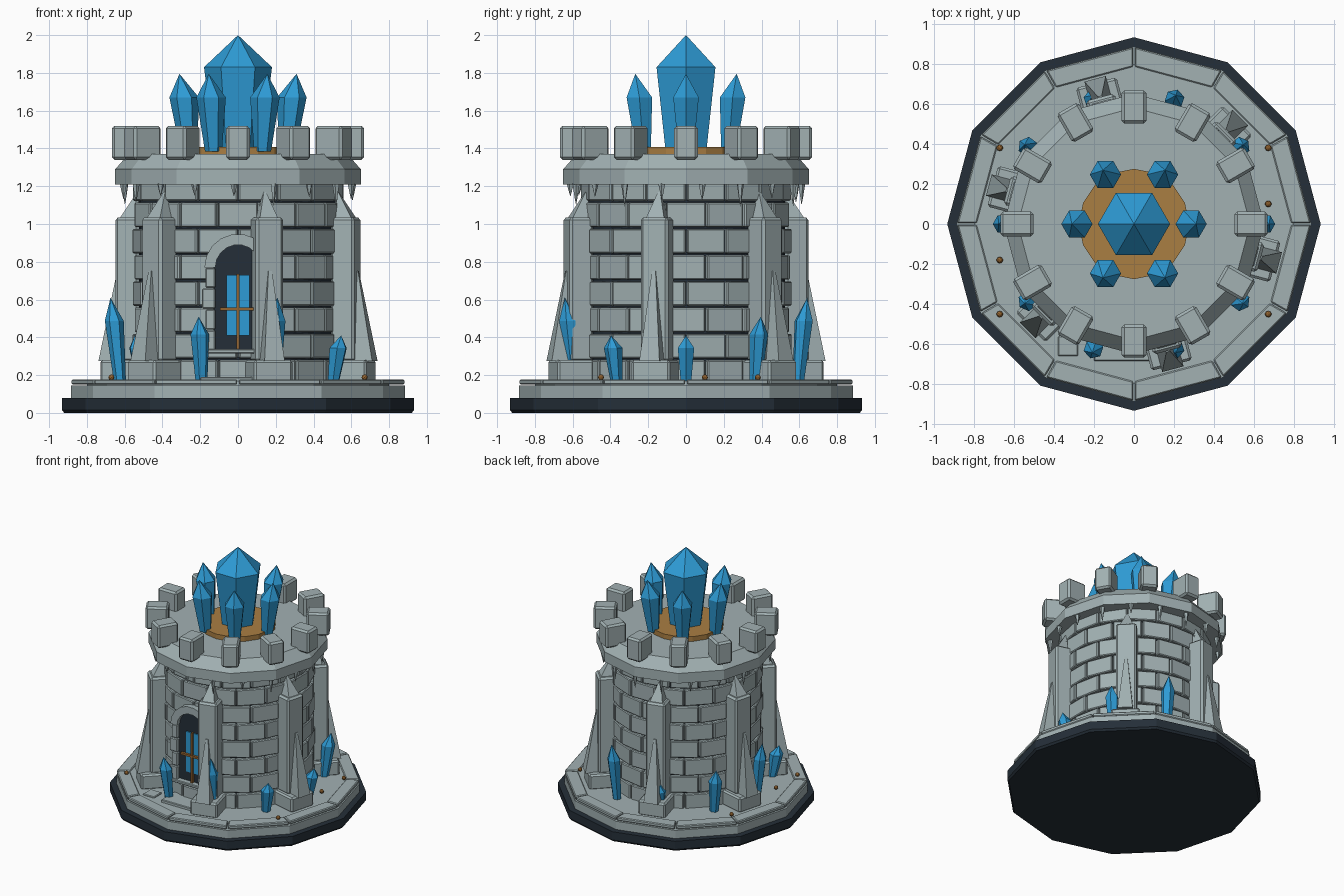
import bpy, bmesh, random
from math import sin, cos, pi, radians
from mathutils import Vector, Matrix

random.seed(4)
if "Cube" in bpy.data.objects:
    bpy.data.objects.remove(bpy.data.objects["Cube"])


def material(name, rgb):
    m = bpy.data.materials.new(name)
    m.use_nodes = True
    m.diffuse_color = (*rgb, 1)
    m.node_tree.nodes["Principled BSDF"].inputs["Base Color"].default_value = (*rgb, 1)
    return m


STONE = material("pale stone", (0.36, 0.44, 0.45))
DARK = material("dark slate", (0.018, 0.028, 0.04))
BLUE = material("blue crystal", (0.027, 0.33, 0.67))
GOLD = material("gold", (0.40, 0.21, 0.055))
BRONZE = material("bronze", (0.30, 0.13, 0.03))


def finish(name, bm, mat, bevel=0):
    bmesh.ops.remove_doubles(bm, verts=bm.verts, dist=0.0001)
    bmesh.ops.recalc_face_normals(bm, faces=bm.faces)
    mesh = bpy.data.meshes.new(name)
    bm.to_mesh(mesh)
    bm.free()
    mesh.materials.append(mat)
    ob = bpy.data.objects.new(name, mesh)
    bpy.context.collection.objects.link(ob)
    if bevel:
        mod = ob.modifiers.new("Bevel", "BEVEL")
        mod.width, mod.segments = bevel, 1
    return ob


def loft(bm, rings):
    """Skin a list of equal-length point rings and cap both ends."""
    rows = [[bm.verts.new(p) for p in ring] for ring in rings]
    n = len(rows[0])
    for a, b in zip(rows, rows[1:]):
        for i in range(n):
            j = (i + 1) % n
            bm.faces.new((a[i], a[j], b[j], b[i]))
    bm.faces.new(rows[0])
    bm.faces.new(rows[-1])


def stack(bm, sides, profile, at=0, angle=0):
    """Polygonal column from (radius, z, outward shift) steps."""
    rot = Matrix.Rotation(angle, 3, "Z")
    loft(bm, [[rot @ Vector((at + s + r * cos(2 * pi * i / sides),
                             r * sin(2 * pi * i / sides), z))
               for i in range(sides)] for r, z, s in profile])


def block(bm, angle, low, high):
    """Tapered block between two (radius, z, depth, width) ends."""
    rot = Matrix.Rotation(angle, 3, "Z")
    loft(bm, [[rot @ Vector((r + x * d / 2, y * w / 2, z))
               for x, y in ((-1, -1), (1, -1), (1, 1), (-1, 1))]
              for r, z, d, w in (low, high)])


def box(bm, x0, x1, y0, y1, z0, z1):
    loft(bm, [[(x0, y0, z), (x1, y0, z), (x1, y1, z), (x0, y1, z)] for z in (z0, z1)])


def lathe(name, sides, profile, mat, bevel=0):
    bm = bmesh.new()
    stack(bm, sides, [(r, z, 0) for r, z in profile], 0)
    return finish(name, bm, mat, bevel)


# Stepped base
lathe("base_slab", 12, [(0.92, 0), (0.932, 0.015), (0.932, 0.08)], DARK)
lathe("base_plinth", 12, [(0.885, 0.08), (0.885, 0.145)], STONE)
lathe("courtyard_floor", 12, [(0.80, 0.14), (0.80, 0.168)], STONE)

# Rim paving, one slab per side
bm = bmesh.new()
for k in range(12):
    a, b = 2 * pi * k / 12 + 0.005, 2 * pi * (k + 1) / 12 - 0.005
    loft(bm, [[(r * cos(t), r * sin(t), z) for r, t in
               ((0.785, a), (0.882, a), (0.882, b), (0.785, b))] for z in (0.15, 0.178)])
finish("rim_paving", bm, STONE, 0.006)

# Tower core and staggered brick courses
lathe("tower_core", 32, [(0.525, 0.16), (0.525, 1.25)], DARK)
bm = bmesh.new()
course = 0.139
for row in range(8):
    z = 0.145 + row * course
    for k in range(16):
        angle = 2 * pi * (k + 0.5 * (row % 2)) / 16
        depth = 0.06 + random.uniform(-0.006, 0.006)
        width = 0.207 + random.uniform(-0.006, 0.004)
        block(bm, angle, (0.518, z + 0.005, depth, width),
              (0.518, z + course - 0.005, depth, width))
finish("tower_bricks", bm, STONE, 0.006)

# Parapet collar with roof
lathe("parapet_collar", 12, [(0.55, 1.21), (0.65, 1.21), (0.65, 1.29), (0.58, 1.37)], STONE)
bm = bmesh.new()
for k in range(12):
    block(bm, 2 * pi * k / 12, (0.585, 1.34, 0.165, 0.125), (0.585, 1.52, 0.165, 0.125))
finish("merlons", bm, STONE, 0.014)

# Stone spikes hanging below the collar
bm = bmesh.new()
for k in range(18):
    length = random.uniform(0.06, 0.13)
    stack(bm, 5, [(0.02, 1.215, 0), (0.009, 1.215 - length * 0.6, 0), (0, 1.215 - length, 0)],
          0.612, 2 * pi * (k + 0.4) / 18)
finish("hanging_spikes", bm, STONE)

# Six buttresses: footing, pier, sloping brace and leaning cap
foot, pier, brace = bmesh.new(), bmesh.new(), bmesh.new()
for k in range(6):
    a = radians(45 + 60 * k)
    block(foot, a, (0.63, 0.16, 0.20, 0.21), (0.63, 0.28, 0.20, 0.21))
    block(pier, a, (0.59, 0.27, 0.13, 0.15), (0.59, 1.035, 0.13, 0.15))
    block(brace, a, (0.68, 0.275, 0.14, 0.11), (0.645, 0.75, 0.03, 0.02))
    block(brace, a, (0.59, 1.03, 0.09, 0.10), (0.545, 1.17, 0.012, 0.012))
finish("buttress_footings", foot, STONE, 0.012)
finish("buttress_piers", pier, STONE, 0.014)
finish("buttress_braces", brace, STONE)


# Arched doorway
def arch(r, z0, spring, y, n=12):
    curve = [(r * cos(pi * i / n), y, spring + r * sin(pi * i / n)) for i in range(n + 1)]
    return [(r, y, z0)] + curve + [(-r, y, z0)]


bm = bmesh.new()
loft(bm, [arch(0.13, 0.33, 0.77, y) for y in (-0.53, -0.566)])
finish("door_recess", bm, DARK)

bm = bmesh.new()
steps = 9
for i in range(steps):
    t0, t1 = pi * i / steps, pi * (i + 1) / steps
    loft(bm, [[(r * cos(t), y, 0.77 + r * sin(t)) for r, t in
               ((0.12, t0), (0.178, t0), (0.178, t1), (0.12, t1))] for y in (-0.52, -0.6)])
finish("door_arch", bm, STONE)

bm = bmesh.new()
for side in (-1, 1):
    for i in range(4):
        z = 0.33 + i * 0.11
        outer = 0.19 if i % 2 == 0 else 0.172
        x0, x1 = sorted((side * 0.12, side * outer))
        box(bm, x0, x1, -0.595, -0.51, z + 0.002, z + 0.108)
finish("door_jambs", bm, STONE, 0.006)

bm = bmesh.new()
box(bm, -0.16, 0.16, -0.61, -0.52, 0.315, 0.338)
box(bm, -0.20, 0.20, -0.685, -0.52, 0.16, 0.19)
box(bm, -0.38, -0.28, -0.66, -0.56, 0.16, 0.178)
finish("door_sill_and_step", bm, STONE, 0.005)

bm = bmesh.new()
box(bm, -0.06, 0.06, -0.574, -0.566, 0.41, 0.73)
finish("door_window", bm, BLUE)

bm = bmesh.new()
box(bm, -0.008, 0.008, -0.59, -0.57, 0.335, 0.735)
box(bm, -0.095, 0.095, -0.593, -0.573, 0.543, 0.559)
finish("door_bars", bm, BRONZE)

# Rooftop crystal cluster on a gold dais
lathe("gold_dais", 16, [(0.275, 1.36), (0.275, 1.408)], GOLD)
lathe("great_crystal", 6, [(0.125, 1.39), (0.18, 1.83), (0, 2.0)], BLUE)
bm = bmesh.new()
for k in range(6):
    stack(bm, 6, [(0.045, 1.385, -0.01), (0.078, 1.67, 0.015), (0, 1.795, 0.04)],
          0.27, 2 * pi * k / 6)
finish("small_crystals", bm, BLUE)

# Ten courtyard crystals in three repeating heights
bm = bmesh.new()
for k in range(10):
    h = 0.24 + 0.1 * (k % 3)
    stack(bm, 6, [(0.032, 0.165, -0.03), (0.05, 0.17 + h * 0.72, 0), (0, 0.17 + h, 0.02)],
          0.655, 2 * pi * k / 10)
finish("courtyard_crystals", bm, BLUE)

# Bronze studs in the paving
bm = bmesh.new()
for x, y in ((-0.67, 0.38), (0.67, 0.38), (0.67, 0.1),
             (-0.67, -0.18), (-0.67, -0.45), (0.67, -0.45)):
    bmesh.ops.create_icosphere(bm, subdivisions=2, radius=0.016,
                               matrix=Matrix.Translation((x, y, 0.188)))
finish("paving_studs", bm, BRONZE)
